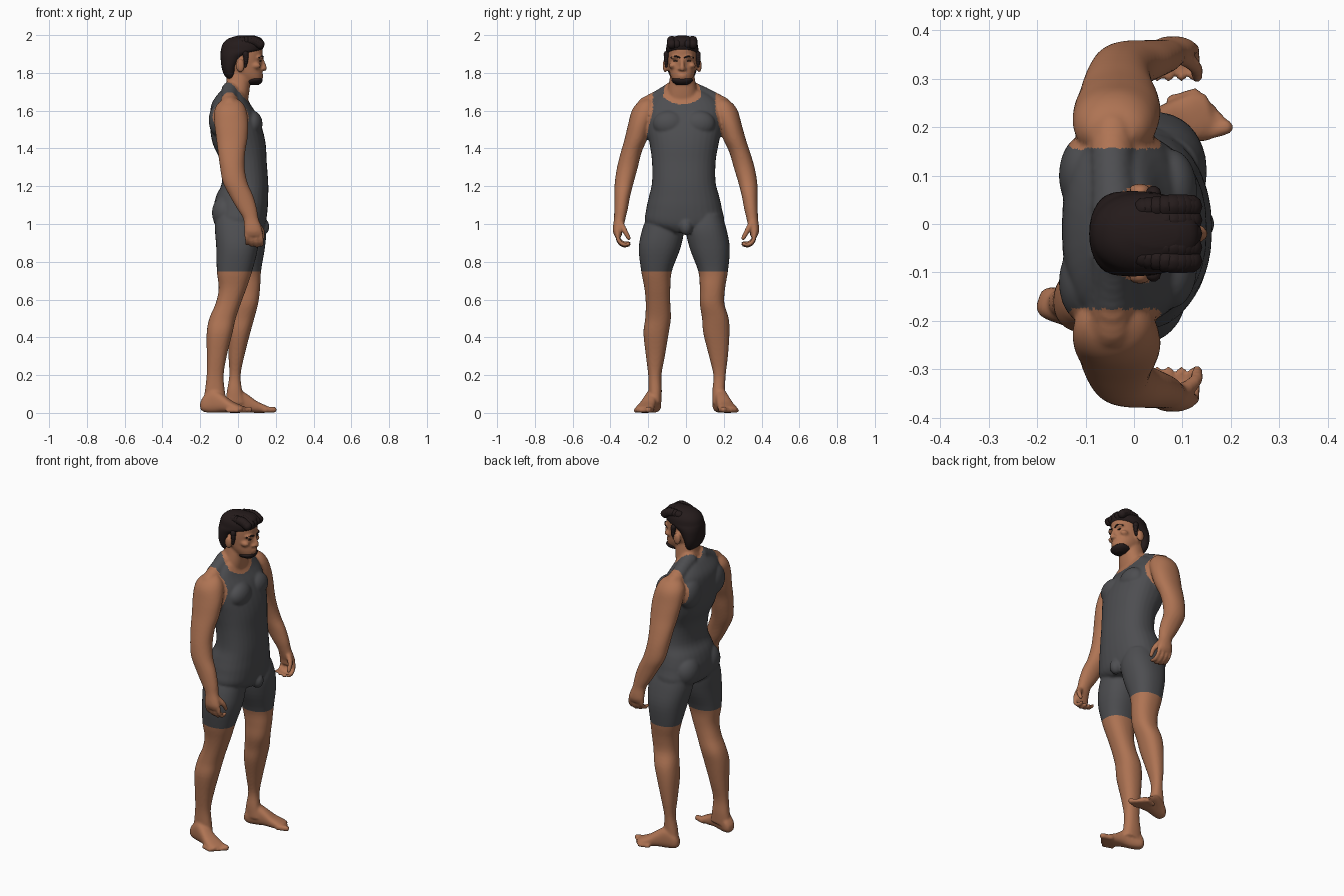
import bpy, bmesh, math
from mathutils import Vector, Matrix

def material(name, col):
    m = bpy.data.materials.new(name)
    m.diffuse_color = (*col, 1)
    return m

SKIN = material("skin", (0.43, 0.175, 0.088))
SUIT = material("grey suit", (0.075, 0.076, 0.082))
HAIR = material("dark hair", (0.018, 0.011, 0.011))

def spline(pts, steps=4):
    """Catmull-Rom through tuples of any length."""
    out = []
    for i in range(len(pts) - 1):
        a, b, c, d = (pts[max(i - 1, 0)], pts[i], pts[i + 1], pts[min(i + 2, len(pts) - 1)])
        for k in range(steps):
            t = k / steps
            out.append([0.5 * (2 * q + (r - p) * t + (2 * p - 5 * q + 4 * r - s) * t * t
                               + (3 * q - p - 3 * r + s) * t ** 3) for p, q, r, s in zip(a, b, c, d)])
    return out + [list(pts[-1])]

def loft(part, loops, flip=False):
    """Skin equal-sized point loops and cap both ends."""
    verts, faces = part
    n, base, new = len(loops[0]), len(verts), []
    for loop in loops:
        verts.extend(loop)
    for j in range(len(loops) - 1):
        a, b = base + j * n, base + (j + 1) * n
        new += [(a + k, a + (k + 1) % n, b + (k + 1) % n, b + k) for k in range(n)]
    new.append(tuple(range(base + n - 1, base - 1, -1)))
    new.append(tuple(range(len(verts) - n, len(verts))))
    faces.extend(f[::-1] if flip else f for f in new)

def tube(part, rings, M=Matrix(), n=32, power=2.3):
    """Loft through rings given as (z, xmin, xmax, ymin, ymax)."""
    def se(v):
        return math.copysign(abs(v) ** (2 / power), v)
    circle = [(se(math.cos(2 * math.pi * k / n)), se(math.sin(2 * math.pi * k / n))) for k in range(n)]
    loft(part, [[tuple(M @ Vector(((x0 + x1 + (x1 - x0) * c) / 2, (y0 + y1 + (y1 - y0) * s) / 2, z)))
                 for c, s in circle] for z, x0, x1, y0, y1 in spline(sorted(rings))], M.determinant() < 0)

def ball(part, c, r, n=12, m=8):
    r = r if isinstance(r, tuple) else (r, r, r)
    loops = []
    for j in range(m + 1):
        t = -math.pi / 2 * .96 + math.pi * .96 * j / m
        loops.append([(c[0] + r[0] * math.cos(t) * math.cos(2 * math.pi * k / n),
                       c[1] + r[1] * math.cos(t) * math.sin(2 * math.pi * k / n),
                       c[2] + r[2] * math.sin(t)) for k in range(n)])
    loft(part, loops)

def chain(part, pts):
    """Rounded strand through points (x, y, z, radius)."""
    for x, y, z, r in spline(pts, 4):
        ball(part, (x, y, z), r, 10, 6)

def finish(part, name, mats):
    me = bpy.data.meshes.new(name)
    me.from_pydata(part[0], [], part[1])
    for m in mats:
        me.materials.append(m)
    for p in me.polygons:
        p.use_smooth = True
    ob = bpy.data.objects.new(name, me)
    bpy.context.collection.objects.link(ob)
    return ob

CY = -0.02  # head centre line
body = ([], [])

# torso
tube(body, [(.955, -.07, .12, -.09, .07), (1.0, -.125, .145, -.21, .195), (1.08, -.13, .157, -.21, .19),
            (1.15, -.115, .16, -.195, .175), (1.22, -.085, .16, -.18, .157), (1.33, -.092, .152, -.18, .157),
            (1.42, -.132, .147, -.192, .172), (1.5, -.147, .13, -.207, .187), (1.58, -.148, .1, -.215, .195),
            (1.64, -.138, .062, -.2, .18), (1.69, -.105, .04, -.145, .12), (1.715, -.08, .03, -.1, .06)])
# neck and head
tube(body, [(1.64, -.09, .05, -.11, .07), (1.7, -.078, .06, -.1, .06), (1.75, -.062, .065, -.09, .05),
            (1.81, -.06, .07, -.08, .04)])
tube(body, [(1.742, .05, .112, -.05, .01), (1.757, .01, .125, -.068, .028), (1.79, -.04, .129, -.084, .044),
            (1.83, -.07, .124, -.092, .052), (1.88, -.08, .128, -.096, .056), (1.93, -.08, .13, -.092, .052),
            (1.965, -.06, .11, -.075, .035), (1.985, -.02, .07, -.04, 0)], power=2.2)
chain(body, [(.125, CY, 1.873, .011), (.136, CY, 1.845, .012), (.14, CY, 1.824, .015)])   # nose
ball(body, (.123, CY, 1.789), (.013, .027, .006))                                        # upper lip
ball(body, (.122, CY, 1.777), (.013, .022, .006))                                        # lower lip
for s in (-1, 1):
    ball(body, (.128, CY + s * .014, 1.82), (.013, .01, .008))       # nostril
    ball(body, (.112, CY + s * .032, 1.882), (.023, .03, .01))       # brow ridge
    ball(body, (.095, CY + s * .052, 1.838), (.027, .02, .016))      # cheekbone
    ball(body, (.012, CY + s * .09, 1.838), (.024, .014, .036))      # ear
    ball(body, (.075, -.01 + s * .08, 1.53), (.055, .085, .07), 24, 14)    # chest muscle
    ball(body, (-.068, -.01 + s * .095, 1.06), (.07, .085, .09), 24, 14)   # buttock
    ball(body, (-.1, -.01 + s * .11, 1.55), (.055, .085, .09), 24, 14)     # shoulder blade
    chain(body, [(-.04, CY + s * .05, 1.705, .05), (-.045, -.01 + s * .12, 1.672, .046),
                 (-.045, -.01 + s * .2, 1.625, .05)])                # shoulder slope
ball(body, (.13, 0, .985), (.037, .036, .045))

# legs
RIGHT = [(1.05, -.12, .1, -.2, -.02), (.97, -.122, .11, -.232, -.01), (.87, -.115, .105, -.25, -.03),
         (.75, -.112, .075, -.237, -.075), (.66, -.102, .045, -.22, -.083), (.58, -.118, .015, -.213, -.083),
         (.5, -.152, -.012, -.216, -.08), (.42, -.166, -.03, -.225, -.092), (.3, -.165, -.06, -.212, -.112),
         (.2, -.166, -.076, -.2, -.13), (.12, -.175, -.07, -.198, -.128), (.05, -.185, -.06, -.198, -.13)]
LEFT = [(1.05, -.1, .135, .02, .19), (.97, -.1, .15, 0, .215), (.87, -.08, .142, .02, .232),
        (.75, -.055, .122, .065, .222), (.66, -.035, .117, .073, .207), (.58, -.032, .107, .073, .203),
        (.5, -.045, .086, .085, .226), (.42, -.052, .064, .092, .23), (.3, -.05, .033, .122, .222),
        (.2, -.046, .014, .145, .21), (.12, -.058, .022, .14, .207), (.05, -.068, .04, .14, .207)]
tube(body, RIGHT)
tube(body, LEFT)

# feet: (distance from heel, bottom, top, inner side, outer side)
FOOT = [(0, .02, .055, -.018, .018), (.02, .005, .09, -.033, .033), (.07, 0, .125, -.037, .035),
        (.12, .003, .1, -.04, .038), (.17, 0, .064, -.047, .045), (.21, 0, .045, -.052, .048),
        (.24, .003, .032, -.043, .036)]
for heel, toe, s in (((-.197, -.155), (.07, -.245), -1), ((-.07, .165), (.185, .24), 1)):
    f = Vector((toe[0] - heel[0], toe[1] - heel[1], 0)).normalized()
    side = Vector((-f.y, f.x, 0)) * s
    M = Matrix(((0, side.x, f.x, heel[0]), (0, side.y, f.y, heel[1]), (1, 0, 0, 0), (0, 0, 0, 1)))
    tube(body, FOOT, M, power=2.5)
    for k in range(5):
        r = .017 if k == 0 else .0125
        off, tip = -.037 + k * .0205 + (k == 0) * -.003, .258 - k * .009 - (k > 2) * .005
        chain(body, [(*(M @ Vector((r, off, tip - .05))), r), (*(M @ Vector((r, off, tip))), r)])

# arms and hands, written for one side and mirrored
ARM = [(1.66, -.075, 0, .175, .225), (1.64, -.105, .025, .16, .258), (1.6, -.125, .045, .15, .287),
       (1.53, -.125, .055, .18, .306), (1.45, -.115, .05, .205, .325), (1.38, -.106, .038, .235, .345),
       (1.3, -.095, .035, .255, .365), (1.22, -.08, .05, .277, .377), (1.15, -.045, .08, .295, .379),
       (1.08, -.004, .1, .308, .38), (1.03, .027, .108, .32, .381), (.99, .032, .122, .33, .386),
       (.96, .033, .13, .338, .387), (.935, .038, .13, .34, .378)]
for s in (1, -1):
    def lean(z):  # the figure leans slightly to one side at the shoulders
        return -.013 * max(0, min(1, (z - 1.25) / .3)) if s > 0 else 0
    tube(body, [(z, a, b, *sorted((s * c + lean(z), s * d + lean(z)))) for z, a, b, c, d in ARM], power=2.1)
    for k in range(4):
        x, low = .044 + k * .026, (.897, .888, .884, .89)[k]
        chain(body, [(x, s * .362, .945, .0125), (x + .003, s * .357, low + .024, .012),
                     (x + .004, s * .332, low + .002, .0115), (x + .002, s * .303, low + .004, .0105)])
    chain(body, [(.1, s * .345, 1.0, .018), (.127, s * .323, .962, .015), (.13, s * .303, .925, .012)])

# merge all body parts into one smooth skin
ob = finish(body, "body", [SKIN, SUIT])
rm = ob.modifiers.new("merge", 'REMESH')
rm.mode, rm.voxel_size = 'VOXEL', .007
sm = ob.modifiers.new("soften", 'SMOOTH')
sm.factor, sm.iterations = .5, 4
merged = bpy.data.meshes.new_from_object(ob.evaluated_get(bpy.context.evaluated_depsgraph_get()))
ob.modifiers.clear()
bm = bmesh.new()
bm.from_mesh(merged)
HEM = .748
bmesh.ops.bisect_plane(bm, geom=bm.verts[:] + bm.edges[:] + bm.faces[:], plane_co=(0, 0, HEM), plane_no=(0, 0, 1))

# suit colour: torso and thighs, minus neck opening and arms
LIMIT = [(.7, .28), (1.0, .27), (1.3, .225), (1.48, .195), (1.6, .165), (3, .165)]

def arm_limit(z):
    for (z0, a), (z1, b) in zip(LIMIT, LIMIT[1:]):
        if z <= z1:
            return a + (b - a) * (z - z0) / (z1 - z0)

for f in bm.faces:
    x, y, z = f.calc_center_median()
    neck = ((y - CY) / .1) ** 2 + ((x - .03) / .11) ** 2 < 1 and z > 1.632 + 4 * (y - CY) ** 2
    f.material_index = int(HEM < z < 1.76 and abs(y + .01) < arm_limit(z) and not neck)
    f.smooth = True
bm.to_mesh(ob.data)
bm.free()

# hair
hair = ([], [])
tube(hair, [(1.768, -.055, -.02, -.07, .03), (1.79, -.074, -.01, -.088, .048), (1.83, -.087, -.002, -.1, .06),
            (1.88, -.092, .035, -.106, .066), (1.905, -.092, .085, -.108, .068), (1.922, -.09, .128, -.106, .066),
            (1.955, -.08, .136, -.1, .06), (1.982, -.05, .125, -.078, .038), (1.997, 0, .09, -.045, .005)], power=2.2)
for s in (-1, 1):
    chain(hair, [(.04, CY + s * .083, 1.9, .016), (.042, CY + s * .085, 1.865, .012),
                 (.038, CY + s * .084, 1.835, .007)])                       # sideburn
for k in range(5):                                                          # swept locks
    y = CY - .056 + k * .028
    chain(hair, [(.02, y * .9, 1.968, .022), (.08, y, 1.97, .026), (.116, y, 1.952, .025)])
finish(hair, "hair", [HAIR])

# beard, eyebrows and eyes
beard, brows, eyes = ([], []), ([], []), ([], [])
tube(beard, [(1.735, .055, .108, -.045, .005), (1.748, .035, .125, -.068, .028),
             (1.762, .04, .131, -.077, .037), (1.77, .055, .127, -.072, .032)])
for s in (-1, 1):
    chain(brows, [(.132, CY + s * .014, 1.881, .004), (.13, CY + s * .034, 1.887, .005),
                  (.112, CY + s * .058, 1.881, .004)])
    ball(eyes, (.119, CY + s * .034, 1.863), (.006, .013, .004))
for part, name in ((beard, "beard"), (brows, "eyebrows"), (eyes, "eyes")):
    finish(part, name, [HAIR])
